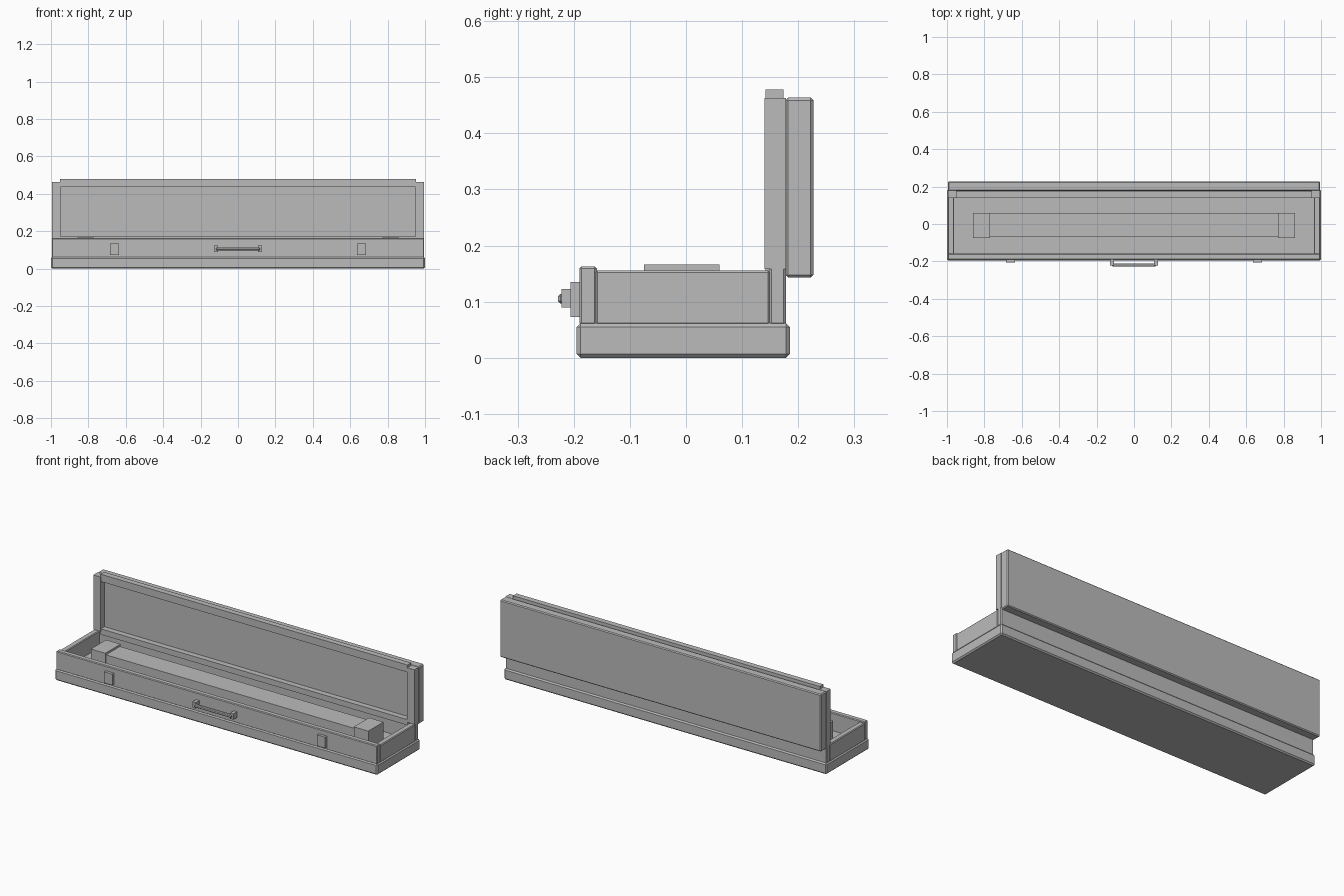
import bpy
from mathutils import Vector

if "Cube" in bpy.data.objects:
    bpy.data.objects.remove(bpy.data.objects["Cube"], do_unlink=True)

grey = bpy.data.materials.new("plain grey")
grey.use_nodes = True
colour = (0.5, 0.5, 0.5, 1)
grey.diffuse_color = colour
grey.node_tree.nodes["Principled BSDF"].inputs["Base Color"].default_value = colour


def box(name, x, y, z, bevel=0.0):
    """Box from (min, max) ranges, with chamfered edges if asked."""
    lo, hi = Vector((x[0], y[0], z[0])), Vector((x[1], y[1], z[1]))
    bpy.ops.mesh.primitive_cube_add(size=1, location=(lo + hi) / 2)
    ob = bpy.context.object
    ob.name = name
    ob.scale = hi - lo
    bpy.ops.object.transform_apply(location=False, rotation=False, scale=True)
    ob.data.materials.append(grey)
    if bevel:
        mod = ob.modifiers.new("chamfer", "BEVEL")
        mod.width = bevel
        mod.segments = 1
    return ob


def pair(name, x, y, z, bevel=0.0):
    """The same box on the left and, mirrored, on the right."""
    box("left_" + name, x, y, z, bevel)
    box("right_" + name, (-x[1], -x[0]), y, z, bevel)


# Case body
full = (-0.995, 0.995)
box("base", (-1, 1), (-0.195, 0.185), (0, 0.062), 0.007)
box("front_wall", full, (-0.19, -0.159), (0.058, 0.163), 0.004)
box("back_wall", full, (0.148, 0.178), (0.058, 0.163), 0.004)
pair("side_wall", (0.962, 0.995), (-0.162, 0.15), (0.058, 0.156), 0.004)

# Padded rest inside the case
box("rest_strip", (-0.775, 0.775), (-0.069, 0.055), (0.06, 0.155))
pair("rest_block", (0.77, 0.86), (-0.075, 0.06), (0.06, 0.166))

# Open lid: back panel with a raised frame around its inner face
box("lid_panel", full, (0.177, 0.227), (0.143, 0.464), 0.005)
pair("lid_side_rail", (0.95, 0.995), (0.14, 0.178), (0.158, 0.463))
box("lid_top_rail", (-0.951, 0.951), (0.142, 0.174), (0.437, 0.478))
box("lid_bottom_rail", (-0.951, 0.951), (0.142, 0.174), (0.14, 0.172))

# Latches and carrying handle
pair("latch", (0.635, 0.685), (-0.206, -0.188), (0.073, 0.135))
pair("handle_post", (0.107, 0.127), (-0.222, -0.188), (0.09, 0.123))
box("handle_bar", (-0.117, 0.117), (-0.228, -0.211), (0.097, 0.114), 0.004)
